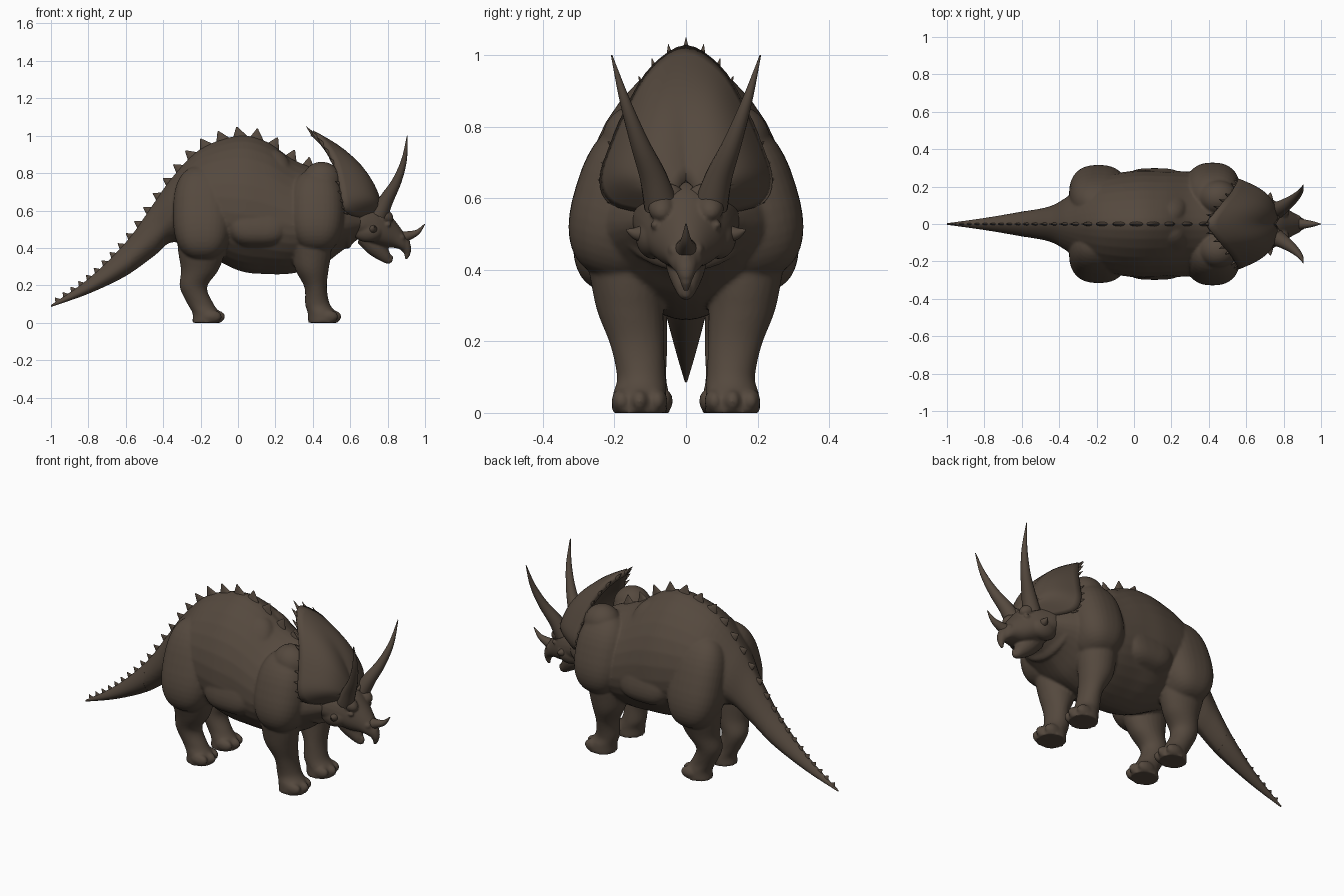
import bpy, bmesh
from math import sin, cos, pi
from mathutils import Vector, Matrix, Euler

if "Cube" in bpy.data.objects:
    bpy.data.objects.remove(bpy.data.objects["Cube"])

HIDE_COLOUR = (0.09, 0.066, 0.048, 1)
hide = bpy.data.materials.new("brown hide")
hide.use_nodes = True
hide.diffuse_color = HIDE_COLOUR
for node in hide.node_tree.nodes:
    if node.type == 'BSDF_PRINCIPLED':
        node.inputs["Base Color"].default_value = HIDE_COLOUR
        node.inputs["Roughness"].default_value = 0.8


def finish(name, bm, mirror=False):
    """Turn a bmesh into a named smooth object, optionally mirrored across y."""
    if mirror:
        copy = bmesh.ops.duplicate(bm, geom=bm.verts[:] + bm.edges[:] + bm.faces[:])
        for v in copy["geom"]:
            if isinstance(v, bmesh.types.BMVert):
                v.co.y = -v.co.y
    bmesh.ops.recalc_face_normals(bm, faces=bm.faces)
    mesh = bpy.data.meshes.new(name)
    bm.to_mesh(mesh)
    bm.free()
    mesh.materials.append(hide)
    obj = bpy.data.objects.new(name, mesh)
    bpy.context.collection.objects.link(obj)
    bpy.ops.object.select_all(action='DESELECT')
    obj.select_set(True)
    bpy.context.view_layer.objects.active = obj
    bpy.ops.object.shade_smooth_by_angle(angle=pi / 4)
    return obj


def fuse(name, objects, voxel, rounds):
    """Melt overlapping masses into one continuous skin."""
    bpy.ops.object.select_all(action='DESELECT')
    for obj in objects:
        obj.select_set(True)
    bpy.context.view_layer.objects.active = objects[0]
    bpy.ops.object.join()
    whole = objects[0]
    whole.name = name
    melt = whole.modifiers.new("Melt", 'REMESH')
    melt.mode = 'VOXEL'
    melt.voxel_size = voxel
    melt.use_smooth_shade = True
    relax = whole.modifiers.new("Relax", 'SMOOTH')
    relax.iterations = rounds


def spline(rows, steps):
    """Smooth curve through rows of numbers."""
    rows = [Vector(r) for r in rows]
    out = []
    for i in range(len(rows) - 1):
        a, b, c, d = rows[max(i - 1, 0)], rows[i], rows[i + 1], rows[min(i + 2, len(rows) - 1)]
        for k in range(steps):
            t = k / steps
            out.append(0.5 * (2 * b + (c - a) * t + (2 * a - 5 * b + 4 * c - d) * t * t
                              + (3 * b - a - 3 * c + d) * t ** 3))
    return out + [rows[-1]]


def skin(name, rings, closed=True, mirror=False):
    """Cover a list of point rows with quads, capping closed rings."""
    bm = bmesh.new()
    grid = [[bm.verts.new(p) for p in ring] for ring in rings]
    n = len(grid[0])
    for a, b in zip(grid, grid[1:]):
        for i in range(n if closed else n - 1):
            j = (i + 1) % n
            bm.faces.new((a[i], a[j], b[j], b[i]))
    if closed:
        bm.faces.new(grid[0])
        bm.faces.new(grid[-1])
    return finish(name, bm, mirror)


def circle(n):
    return [(cos(2 * pi * i / n), sin(2 * pi * i / n)) for i in range(n)]


def trunk(name, stations, upper=1.35, lower=1.3):
    """Upright egg-shaped sections: x, bottom, top, half width."""
    rings = []
    for x, lo, hi, w in stations:
        mid = lo + 0.42 * (hi - lo)
        rings.append([(x, w * (1 if c > 0 else -1) * abs(c) ** (upper if s > 0 else lower),
                       mid + s * ((hi - mid) if s > 0 else (mid - lo)))
                      for c, s in circle(32)])
    return skin(name, rings)


def leg(name, rows):
    """Level oval sections: x, y, z, half length, half width."""
    return skin(name, [[(x + a * c, y + b * s, z) for c, s in circle(24)]
                       for x, y, z, a, b in spline(rows, 5)], mirror=True)


def horn(name, rows, mirror=False):
    """Round tapering tube: x, y, z, radius."""
    pts = spline(rows, 6)
    rings = []
    for i, p in enumerate(pts):
        along = (pts[min(i + 1, len(pts) - 1)] - pts[max(i - 1, 0)]).to_3d()
        turn = along.to_track_quat('Z', 'Y')
        rings.append([p.to_3d() + turn @ Vector((c, s, 0)) * p[3] for c, s in circle(16)])
    return skin(name, rings, mirror=mirror)


def blob(name, centre, size, tilt=0, lean=0, power=1, mirror=True):
    """Ellipsoid muscle mass; power below one makes it boxier."""
    bm = bmesh.new()
    bmesh.ops.create_uvsphere(bm, u_segments=32, v_segments=20, radius=1)
    turn = Euler((tilt, lean, 0)).to_matrix()
    for v in bm.verts:
        soft = [(1 if c > 0 else -1) * abs(c) ** power * s for c, s in zip(v.co, size)]
        v.co = turn @ Vector(soft) + Vector(centre)
    return finish(name, bm, mirror)


def spikes(name, items, flat=1):
    """Row of cones: base point, direction, length, radius."""
    bm = bmesh.new()
    for base, way, length, radius in items:
        way = way.normalized()
        place = (Matrix.Translation(base + way * length * 0.35)
                 @ way.to_track_quat('Z', 'Y').to_matrix().to_4x4()
                 @ Matrix.Diagonal((flat, 1, 1, 1)))
        bmesh.ops.create_cone(bm, cap_ends=True, segments=10, radius1=radius,
                              radius2=radius * 0.08, depth=length * 1.3, matrix=place)
    finish(name, bm)


# Body outline from tail tip to neck
outline = spline([(-1, .085, .095, .004), (-.8, .155, .235, .032), (-.6, .25, .43, .066),
                  (-.45, .355, .64, .095), (-.35, .43, .78, .15), (-.2, .38, .93, .245),
                  (0, .28, 1, .285), (.15, .26, .97, .285), (.3, .265, .87, .28),
                  (.45, .31, .81, .265), (.55, .38, .74, .23), (.66, .46, .64, .145)], 6)
trunk("tail", outline[:14])

# Torso masses, legs and toes
torso = [
    trunk("torso", outline[11:]),
    blob("thighs", (-.19, .15, .585), (.158, .14, .26), tilt=.32, power=.8),
    blob("flanks", (.11, .108, .66), (.19, .125, .285), tilt=.45, power=.62),
    blob("shoulders", (.42, .165, .595), (.15, .148, .225), tilt=.3, power=.82),
    blob("shoulder_blades", (.45, .14, .76), (.105, .095, .1), lean=.3),
    blob("neck_collar", (.585, 0, .55), (.045, .195, .155), mirror=False),
    leg("fore_legs", [(.4, .18, .5, .11, .11), (.395, .165, .36, .102, .1),
                      (.396, .155, .28, .088, .092), (.415, .137, .19, .06, .075),
                      (.425, .125, .1, .066, .068), (.45, .13, .05, .077, .075),
                      (.455, .13, 0, .08, .078)]),
    leg("hind_legs", [(-.2, .16, .5, .13, .11), (-.195, .15, .38, .125, .1),
                      (-.205, .135, .28, .1, .082), (-.238, .12, .19, .073, .068),
                      (-.2, .115, .1, .07, .06), (-.17, .115, .05, .073, .068),
                      (-.168, .115, 0, .077, .07)])]
for name, x, y in (("fore", .5, .13), ("hind", -.122, .115)):
    for side in (-1, 0, 1):
        torso.append(blob(f"{name}_toe", (x - .018 * abs(side), y + .05 * side, .033),
                          (.053, .028, .035)))
fuse("body_and_legs", torso, .008, 3)

# Spikes along the spine, closer together on the tail
ridge = []
x = -.965
while x < .38:
    i = min(range(1, len(outline) - 1), key=lambda k: abs(outline[k][0] - x))
    slope = outline[i + 1] - outline[i - 1]
    top = outline[i][2] + (x - outline[i][0]) * slope[2] / slope[0]
    s = min(1, (outline[i][2] - outline[i][1]) / .6)
    ridge.append((Vector((x, 0, top)), Vector((-slope[2] - .01, 0, slope[0])),
                  .02 + .028 * s, .018 + .024 * s))
    x += .042 + .05 * s * s
spikes("spine_spikes", ridge, flat=.35)

# Skull, beak and jaw
fuse("head", [
    trunk("skull", spline([(.56, .49, .64, .13), (.64, .45, .66, .15), (.72, .42, .65, .132),
                           (.78, .405, .615, .105), (.84, .4, .545, .068),
                           (.885, .385, .485, .042), (.92, .37, .44, .012)], 5), 1, .8),
    horn("upper_beak", [(.865, 0, .44, .04), (.892, 0, .41, .033), (.905, 0, .375, .02),
                        (.898, 0, .34, .007)]),
    horn("lower_jaw", [(.68, 0, .47, .06), (.735, 0, .41, .056), (.78, 0, .36, .037),
                       (.808, 0, .335, .02), (.822, 0, .36, .008)]),
    blob("cheeks", (.695, .09, .49), (.08, .05, .06)),
    blob("brows", (.78, .068, .575), (.055, .038, .035), lean=.5),
    blob("eyes", (.8, .086, .525), (.018, .013, .013)),
    blob("nostrils", (.865, .033, .455), (.028, .018, .022))], .006, 5)

# Horns
horn("brow_horns", [(.755, .07, .58, .048), (.795, .092, .66, .038), (.848, .13, .755, .026),
                    (.888, .17, .87, .015), (.905, .208, 1, .002)], True)
horn("nose_horn", [(.865, 0, .455, .035), (.91, 0, .465, .025), (.96, 0, .485, .014),
                   (.999, 0, .528, .002)])
horn("cheek_horns", [(.715, .1, .5, .03), (.725, .14, .502, .018), (.73, .167, .512, .002)], True)

# Frill fanning out from the brow
half = [(.68, .1, .565), (.58, .2, .59), (.557, .228, .65), (.54, .2, .745),
        (.508, .15, .86), (.45, .088, .96)]
rim = spline(half + [(.395, 0, 1.015)] + [(x, -y, z) for x, y, z in reversed(half)], 4)
root = Vector((.76, 0, .6))
rows = []
for k in range(1, 13):
    r = k / 12
    rows.append([root.lerp(e, r) + Vector((.6, 1.3 * e.y, .5)) * .085 * sin(pi * r) for e in rim])
frill = skin("frill", rows, closed=False)
shell = frill.modifiers.new("Thickness", 'SOLIDIFY')
shell.thickness = .03
shell.offset = 0
spikes("frill_spikes", [(e, e - root, .03 + .014 * max(0, e.z - .8) / .2, .012)
                        for e in rim[4:-4:2]])
